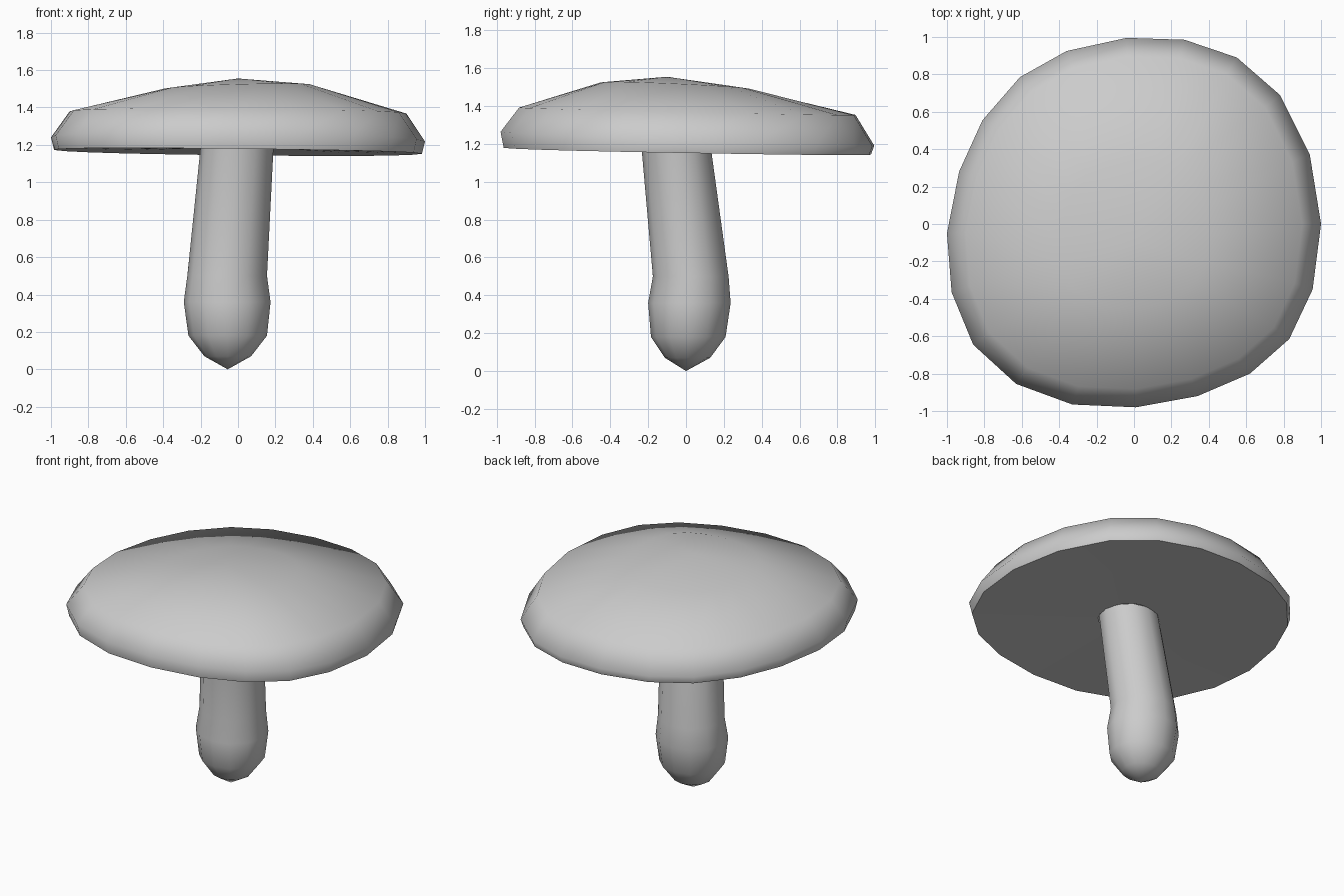
import bpy
import bmesh
from math import cos, sin, pi, radians

if "Cube" in bpy.data.objects:
    bpy.data.objects.remove(bpy.data.objects["Cube"])


def loft(name, rings, tip=None, tip_at_end=True, angle=60):
    """Skin a stack of equal-sized vertex rings, optionally closing one end to a point."""
    bm = bmesh.new()
    loops = [[bm.verts.new(p) for p in ring] for ring in rings]
    n = len(loops[0])
    for lo, hi in zip(loops, loops[1:]):
        for i in range(n):
            j = (i + 1) % n
            bm.faces.new((lo[i], lo[j], hi[j], hi[i]))
    if tip:
        t = bm.verts.new(tip)
        end = loops[-1] if tip_at_end else loops[0]
        for i in range(n):
            a, b = end[i], end[(i + 1) % n]
            bm.faces.new((a, b, t) if tip_at_end else (b, a, t))
    mesh = bpy.data.meshes.new(name)
    bm.to_mesh(mesh)
    bm.free()
    obj = bpy.data.objects.new(name, mesh)
    bpy.context.collection.objects.link(obj)
    bpy.ops.object.select_all(action='DESELECT')
    obj.select_set(True)
    bpy.context.view_layer.objects.active = obj
    bpy.ops.object.shade_smooth_by_angle(angle=radians(angle))
    return obj


# Cap: slightly irregular 20-sided outline, scaled and tilted per ring
outline = [(1, 0), (.94, .37), (.78, .69), (.55, .89), (.27, .985),
           (-.04, .995), (-.36, .925), (-.61, .785), (-.81, .555), (-.935, .28),
           (-1, -.05), (-.975, -.365), (-.86, -.645), (-.63, -.855), (-.33, -.965),
           (.01, -.98), (.34, -.92), (.62, -.80), (.83, -.615), (.955, -.35)]
# scale, y offset, height, slope along x, slope along y
cap_rings = [(.185, -.053, 1.185, 0, 0),
             (.983, 0, 1.162, -.01, -.018),
             (1, 0, 1.228, -.01, -.037),
             (.90, 0, 1.373, -.006, -.022),
             (.40, -.06, 1.507, .03, -.045)]
loft("mushroom_cap",
     [[(x * s, y * s + oy, z + ax * x * s + ay * y * s) for x, y in outline]
      for s, oy, z, ax, ay in cap_rings],
     tip=(0, -.1, 1.555))

# Stem: leaning, with a bulbous pointed foot
SIDES = 12
# centre x, centre y, height, radius x, radius y
stem_rings = [(-.055, .008, .07, .125, .12),
              (-.055, .012, .18, .21, .197),
              (-.058, .018, .36, .232, .218),
              (-.058, .025, .50, .213, .20),
              (-.005, -.053, 1.19, .195, .183)]
loft("mushroom_stem",
     [[(cx + rx * cos(2 * pi * i / SIDES), cy + ry * sin(2 * pi * i / SIDES), z)
       for i in range(SIDES)] for cx, cy, z, rx, ry in stem_rings],
     tip=(-.055, 0, 0), tip_at_end=False)
